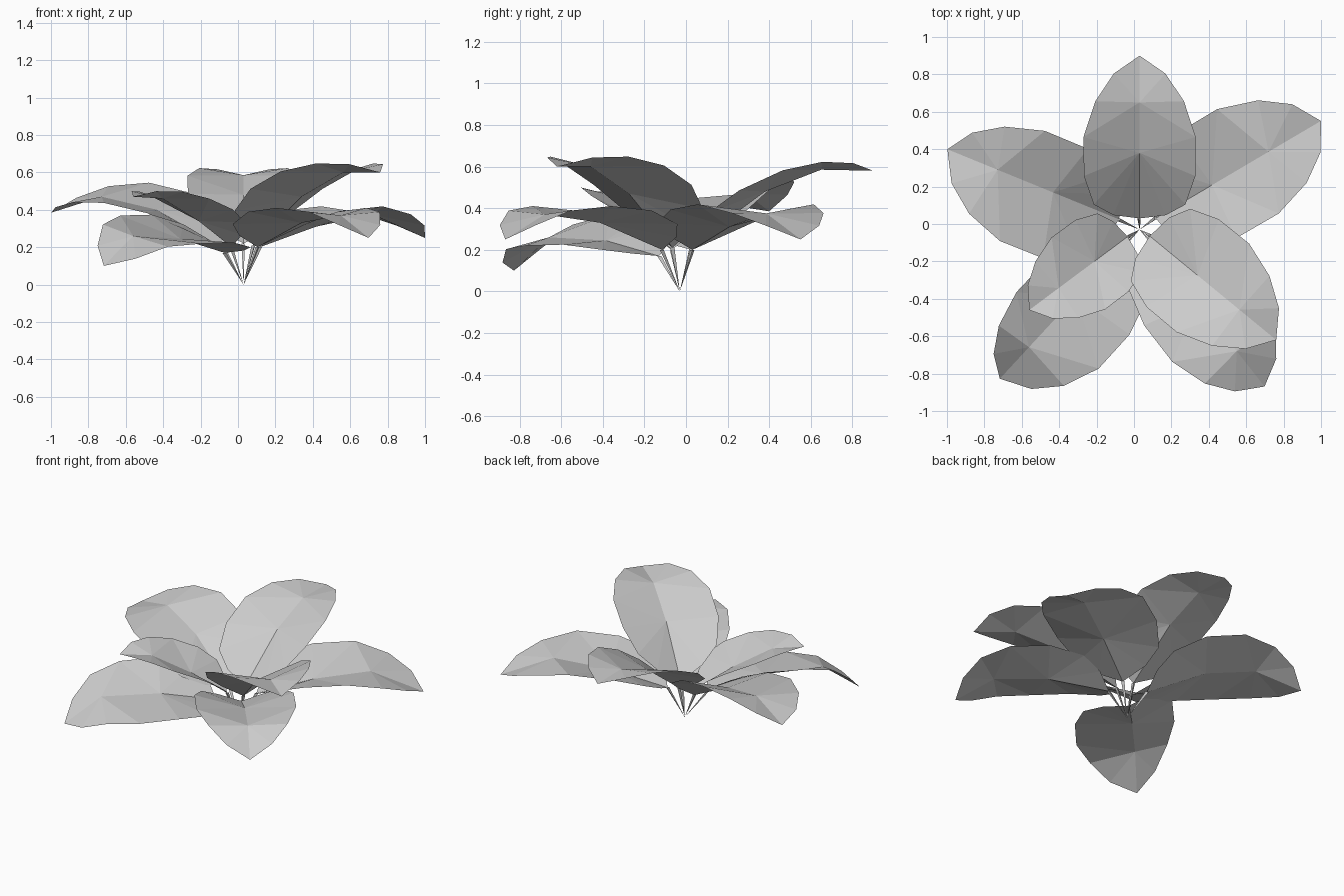
import bpy
from math import sin, cos, radians
from mathutils import Vector

if "Cube" in bpy.data.objects:
    bpy.data.objects.remove(bpy.data.objects["Cube"])

grey = bpy.data.materials.new("leaf_grey")
grey.use_nodes = True
grey.diffuse_color = (0.6, 0.6, 0.6, 1)
grey.node_tree.nodes["Principled BSDF"].inputs["Base Color"].default_value = (0.6, 0.6, 0.6, 1)

ROOT = Vector((0.03, -0.02, 0.0))

# Rim stations shared by all leaves: (fraction of length, half width, lift above midrib)
RIM = [(0.02, 0.14, 0.053), (0.085, 0.245, 0.088), (0.26, 0.298, 0.085),
       (0.5, 0.3, 0.06), (0.72, 0.237, 0.033), (0.89, 0.138, 0.03)]

# Leaves: direction, midrib (radius, height) from base to tip,
# width scale on each side, cupping, roll, droop (shifts the rim towards the tip)
LEAVES = {
    "leaf_back": (90, [(0.05, 0.22), (0.4, 0.48), (0.67, 0.585), (0.92, 0.58)], (1, 1), 1.15, 0, 0),
    "leaf_back_left": (30.5, [(0.1, 0.2), (0.45, 0.31), (0.8, 0.375), (1.125, 0.25)],
                       (1.12, 1.04), 1.1, 0, 0.26),
    "leaf_front_left_upper": (-39.4, [(0.07, 0.21), (0.4, 0.47), (0.69, 0.6), (0.945, 0.6)],
                              (1.02, 1.02), 1.45, 0, 0),
    "leaf_front_left_lower": (-51.8, [(0.12, 0.2), (0.5, 0.33), (0.84, 0.37), (1.08, 0.25)],
                              (1.02, 1.02), 1, 0, 0.3),
    "leaf_front_right_lower": (-132.8, [(0.15, 0.17), (0.5, 0.245), (0.87, 0.26), (1.1, 0.1)],
                               (1.17, 0.83), 0.9, -0.25, 0.32),
    "leaf_front_right_upper": (-143.3, [(0.08, 0.2), (0.3, 0.34), (0.54, 0.46), (0.736, 0.47)],
                               (0.8, 0.8), 1.1, 0, 0),
    "leaf_back_right": (157.8, [(0.12, 0.2), (0.5, 0.4), (0.82, 0.47), (1.11, 0.385)],
                        (1.16, 0.96), 1, -0.17, 0.2),
}


def add_mesh(name, verts, faces):
    mesh = bpy.data.meshes.new(name)
    mesh.from_pydata(verts, [], faces)
    mesh.materials.append(grey)
    obj = bpy.data.objects.new(name, mesh)
    bpy.context.collection.objects.link(obj)


def rib_height(rib, r):
    for (r0, z0), (r1, z1) in zip(rib, rib[1:]):
        if r <= r1:
            return z0 + (z1 - z0) * (r - r0) / (r1 - r0)
    return rib[-1][1]


def add_leaf(name, angle, rib, widths, cup, roll, droop):
    along = Vector((cos(radians(angle)), sin(radians(angle)), 0))
    across = Vector((-along.y, along.x, 0))
    up = Vector((0, 0, 1))
    start, end = rib[0][0], rib[-1][0]
    # Midrib: base, first bend, second bend, tip
    verts = [ROOT + along * r + up * z for r, z in rib]
    faces = []
    for side, scale in zip((1, -1), widths):
        first = len(verts)
        for t, half, lift in RIM:
            t += droop * t * (1 - t)
            r = start + (end - start) * t
            w = half * scale * side
            z = rib_height(rib, r) + lift * cup + roll * w
            verts.append(ROOT + along * r + across * w + up * z)
        rim = [0] + list(range(first, len(verts))) + [3]
        # Fans of triangles around the two bends
        fans = [(1, a, b) for a, b in zip(rim[:4], rim[1:5])]
        fans.append((1, rim[4], 2))
        fans += [(2, a, b) for a, b in zip(rim[4:], rim[5:])]
        faces += [f[::-side] for f in fans]
    add_mesh(name, verts, faces)

    # Slim three-sided stem widening towards the leaf
    foot = ROOT + Vector((0, -0.01, 0))
    ring = []
    for k in range(3):
        a = radians(120 * k)
        ring.append(verts[0] + across * cos(a) * 0.012 + along * sin(a) * 0.012)
    add_mesh(name.replace("leaf", "stem"), [foot] + ring,
             [(0, 2, 1), (0, 3, 2), (0, 1, 3), (1, 2, 3)])


for leaf_name, shape in LEAVES.items():
    add_leaf(leaf_name, *shape)
